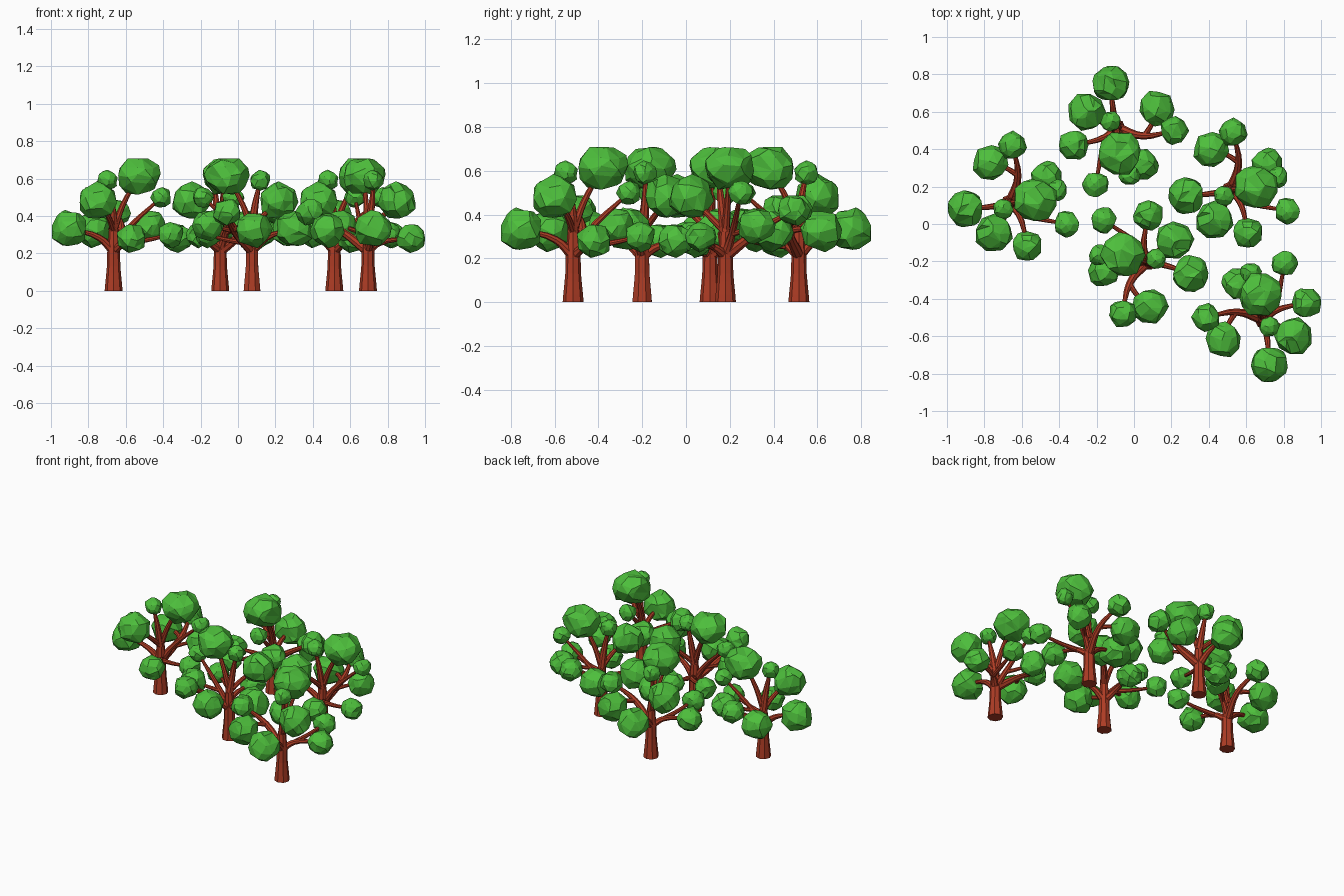
import bpy, bmesh, math, random
from mathutils import Vector

if "Cube" in bpy.data.objects:
    bpy.data.objects.remove(bpy.data.objects["Cube"])

random.seed(4)

def material(name, rgb):
    m = bpy.data.materials.new(name)
    m.diffuse_color = (*rgb, 1)
    m.use_nodes = True
    m.node_tree.nodes["Principled BSDF"].inputs["Base Color"].default_value = m.diffuse_color
    return m

BARK = material("red_brown_bark", (0.42, 0.045, 0.018))
LEAF = material("leaf_green", (0.075, 0.52, 0.045))

# Points where branches leave the wood
FORK = Vector((0, 0, 0.21))
LEADER = Vector((0, 0, 0.32))
BACK = Vector((0.045, 0.15, 0.325))
FRONT = Vector((0.05, -0.06, 0.255))
RIGHT = Vector((0.06, 0.03, 0.31))

# Each limb: clump centre, clump radius, branch start, start radius, bend point
LIMBS = [
    ((-0.235, -0.03, 0.33), 0.105, FORK, 0.024, (-0.08, -0.015, 0.285)),
    ((0.015, 0.31, 0.42), 0.077, FORK, 0.027, BACK),
    ((-0.105, 0.22, 0.325), 0.098, BACK, 0.016, (-0.02, 0.19, 0.335)),
    ((-0.085, -0.16, 0.48), 0.108, LEADER, 0.018, (-0.03, -0.08, 0.4)),
    ((0.095, -0.23, 0.28), 0.083, FORK, 0.024, FRONT),
    ((0.305, -0.11, 0.3), 0.073, FRONT, 0.016, (0.17, -0.085, 0.27)),
    ((0.135, 0.02, 0.612), 0.122, LEADER, 0.02, (0.05, 0.01, 0.46)),
    ((0.255, 0.07, 0.5), 0.058, FORK, 0.024, RIGHT),
    ((0.195, 0.14, 0.35), 0.088, RIGHT, 0.014, (0.12, 0.09, 0.33)),
    ((-0.035, -0.03, 0.59), 0.058, LEADER, 0.026, (-0.01, -0.02, 0.46)),
]

def add_tube(cu, points, radii):
    sp = cu.splines.new('BEZIER')
    sp.bezier_points.add(len(points) - 1)
    sp.use_smooth = False
    for p, co, r in zip(sp.bezier_points, points, radii):
        p.co = co
        p.radius = r
        p.handle_left_type = p.handle_right_type = 'AUTO'

def branch_mesh():
    cu = bpy.data.curves.new("branches", 'CURVE')
    cu.dimensions = '3D'
    cu.bevel_depth = 1
    cu.bevel_resolution = 2
    cu.resolution_u = 4
    cu.use_fill_caps = True
    # flared trunk, then tapering limbs
    add_tube(cu, [(0, 0, 0), (0, 0, 0.13), FORK, LEADER], [0.048, 0.036, 0.034, 0.026])
    for end, _, start, r, bend in LIMBS:
        add_tube(cu, [start, bend, end], [r, 0.55 * r + 0.004, 0.008])
    ob = bpy.data.objects.new("branch_curve", cu)
    bpy.context.collection.objects.link(ob)
    dg = bpy.context.evaluated_depsgraph_get()
    dg.update()
    me = bpy.data.meshes.new_from_object(ob.evaluated_get(dg))
    bpy.data.objects.remove(ob)
    me.materials.clear()
    me.materials.append(BARK)
    for f in me.polygons:
        f.use_smooth = False
    return me

def leaf_mesh():
    bm = bmesh.new()
    for centre, r, *_ in LIMBS:
        ball = bmesh.ops.create_icosphere(bm, subdivisions=2, radius=1)["verts"]
        squash = 0.86 if r > 0.11 else 0.97
        for v in ball:
            # uneven facets: shift each vertex along and across the surface
            d = v.co + Vector([random.uniform(-0.2, 0.2) for _ in range(3)])
            d = d.normalized() * random.uniform(0.88, 1.05) * r
            d.z *= squash
            v.co = Vector(centre) + d
    me = bpy.data.meshes.new("leaf_clumps")
    bm.to_mesh(me)
    bm.free()
    me.materials.append(LEAF)
    return me

wood, leaves = branch_mesh(), leaf_mesh()

# Five copies of the tree: x, y, turn in degrees
TREES = [(-0.665, 0.11, 0), (0.515, 0.18, 0), (-0.095, 0.515, -90),
         (0.695, -0.515, 90), (0.075, -0.2, 157)]
for i, (x, y, a) in enumerate(TREES, 1):
    for name, me in (("trunk_and_branches", wood), ("foliage", leaves)):
        ob = bpy.data.objects.new(f"{name}_{i}", me)
        ob.location = (x, y, 0)
        ob.rotation_euler.z = math.radians(a)
        bpy.context.collection.objects.link(ob)
